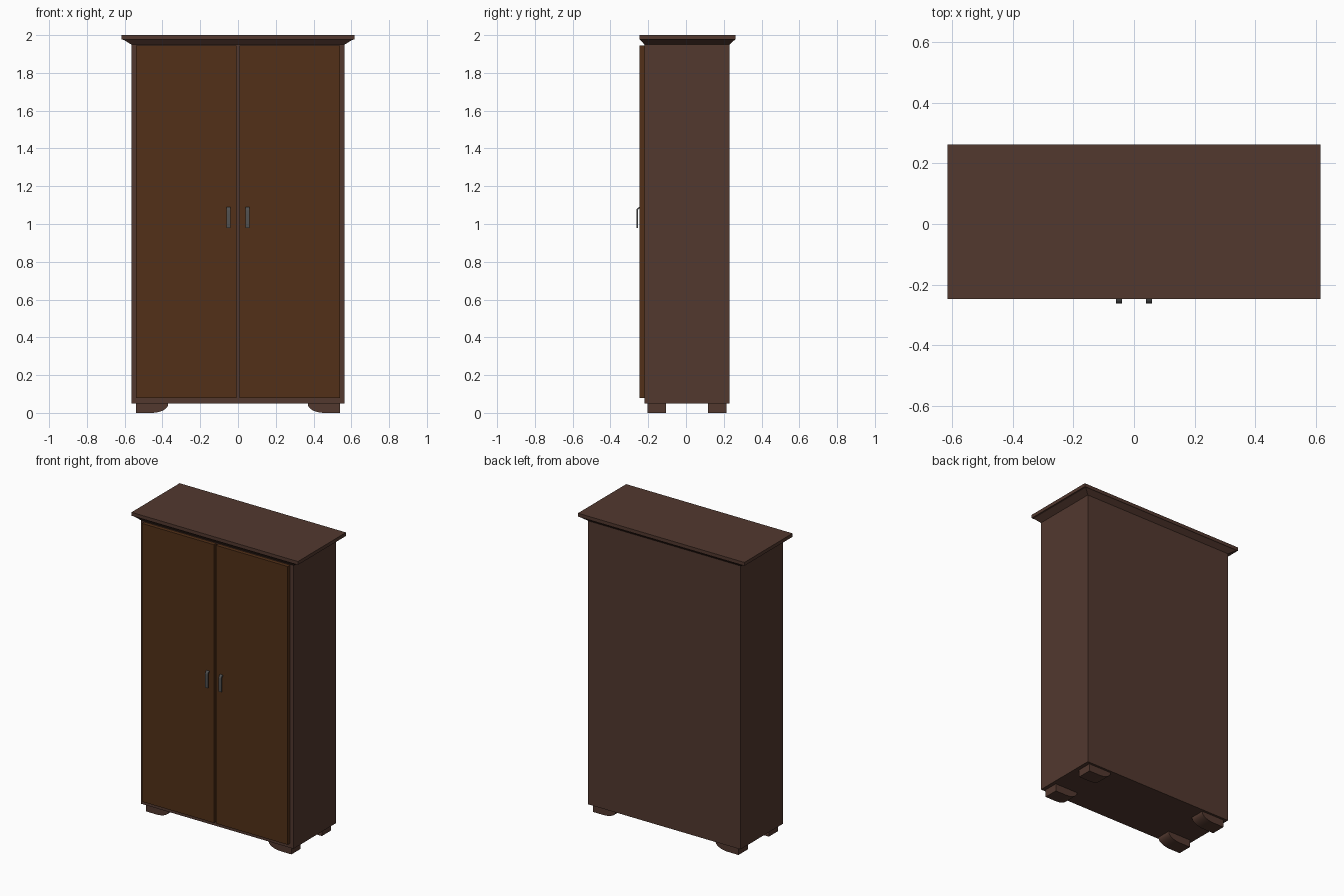
import bpy, bmesh, math

if "Cube" in bpy.data.objects:
    bpy.data.objects.remove(bpy.data.objects["Cube"])


def material(name, rgb):
    m = bpy.data.materials.new(name)
    m.diffuse_color = (*rgb, 1)
    m.use_nodes = True
    m.node_tree.nodes["Principled BSDF"].inputs["Base Color"].default_value = m.diffuse_color
    return m


WOOD = material("dark_wood", (0.085, 0.04, 0.028))
DOOR = material("door_wood", (0.085, 0.03, 0.009))
METAL = material("handle_metal", (0.08, 0.08, 0.08))


def finish(name, bm, mat, smooth=False):
    bmesh.ops.recalc_face_normals(bm, faces=bm.faces)
    me = bpy.data.meshes.new(name)
    bm.to_mesh(me)
    bm.free()
    me.materials.append(mat)
    ob = bpy.data.objects.new(name, me)
    bpy.context.collection.objects.link(ob)
    if smooth:
        bpy.ops.object.select_all(action='DESELECT')
        ob.select_set(True)
        bpy.context.view_layer.objects.active = ob
        bpy.ops.object.shade_smooth_by_angle(angle=math.radians(30))
    return ob


def loft(name, rings, mat):
    """Stack of rectangles (x0, x1, y0, y1, z), capped at both ends."""
    bm = bmesh.new()
    loops = [[bm.verts.new(p) for p in
              ((x0, y0, z), (x1, y0, z), (x1, y1, z), (x0, y1, z))]
             for x0, x1, y0, y1, z in rings]
    bm.faces.new(loops[0])
    bm.faces.new(loops[-1])
    for a, b in zip(loops, loops[1:]):
        for i in range(4):
            j = (i + 1) % 4
            bm.faces.new((a[i], a[j], b[j], b[i]))
    return finish(name, bm, mat)


def box(name, x0, x1, y0, y1, z0, z1, mat):
    return loft(name, [(x0, x1, y0, y1, z0), (x0, x1, y0, y1, z1)], mat)


def extrude(name, points, offset, mat):
    """Closed profile of 3D points swept along an offset."""
    bm = bmesh.new()
    face = bm.faces.new([bm.verts.new(p) for p in points])
    new = bmesh.ops.extrude_face_region(bm, geom=[face], use_keep_orig=True)
    verts = [g for g in new["geom"] if isinstance(g, bmesh.types.BMVert)]
    bmesh.ops.translate(bm, verts=verts, vec=offset)
    return finish(name, bm, mat, smooth=True)


# Carcass
box("cabinet_body", -0.565, 0.565, -0.22, 0.23, 0.05, 1.955, WOOD)

# Cornice: flared moulding under a flat slab
loft("cornice", [(-0.565, 0.565, -0.22, 0.23, 1.95),
                 (-0.605, 0.605, -0.242, 0.258, 1.975),
                 (-0.617, 0.617, -0.247, 0.263, 1.977),
                 (-0.617, 0.617, -0.247, 0.263, 2.0)], WOOD)

# Handle side profile: a bar hanging from a rounded hook (y, z)
arc = [math.radians(90 + 15 * i) for i in range(7)]
outer = [(-0.243 + 0.020 * math.cos(a), 1.07 + 0.020 * math.sin(a)) for a in arc]
inner = [(-0.243 + 0.012 * math.cos(a), 1.07 + 0.012 * math.sin(a)) for a in arc]
hook = outer + [(-0.263, 0.98), (-0.255, 0.98)] + inner[::-1]

# Foot front profile: square outside, rounded inside (x, z)
foot = [(0.54, 0.052), (0.54, 0.0), (0.46, 0.0)]
foot += [(0.46 - 0.09 * math.sin(t), 0.045 - 0.045 * math.cos(t))
         for t in (math.radians(11.25 * i) for i in range(1, 9))]
foot += [(0.37, 0.052)]

for side, s in (("left", -1), ("right", 1)):
    # Doors
    x0, x1 = sorted((s * 0.007, s * 0.54))
    box(side + "_door", x0, x1, -0.245, -0.215, 0.08, 1.945, DOOR)
    # Handles
    extrude(side + "_handle", [(s * 0.05 - 0.01, y, z) for y, z in hook],
            (0.02, 0, 0), METAL)
    # Feet
    for place, y0, y1 in (("front", -0.205, -0.107), ("back", 0.117, 0.215)):
        extrude(f"{place}_{side}_foot", [(s * x, y0, z) for x, z in foot],
                (0, y1 - y0, 0), WOOD)
